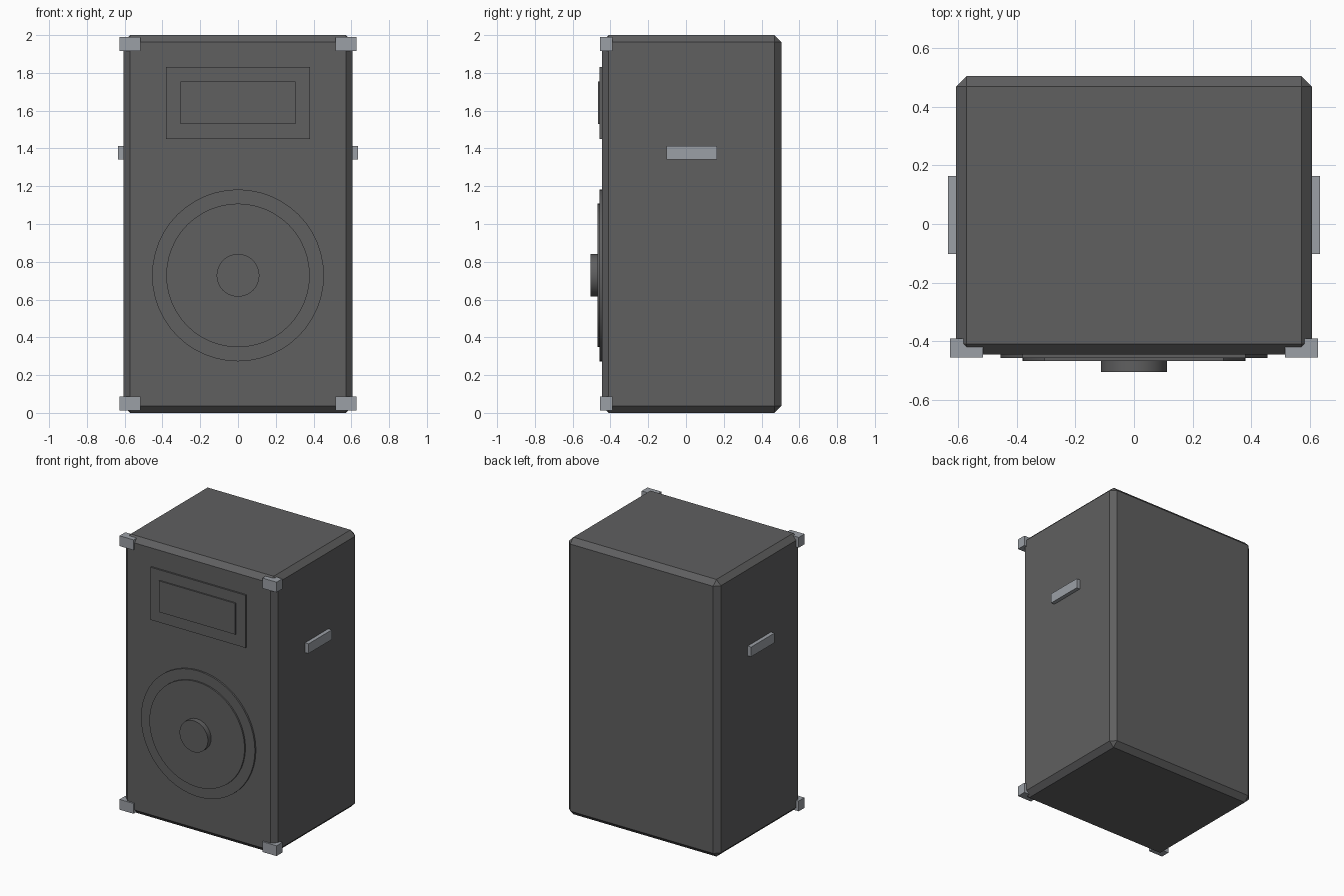
import bpy
import math

cube = bpy.data.objects.get("Cube")
if cube:
    bpy.data.objects.remove(cube, do_unlink=True)


def material(name, color):
    m = bpy.data.materials.new(name)
    m.use_nodes = True
    m.diffuse_color = color
    m.node_tree.nodes["Principled BSDF"].inputs["Base Color"].default_value = color
    return m


charcoal = material("charcoal", (0.115, 0.115, 0.117, 1))
steel = material("steel_grey", (0.33, 0.35, 0.38, 1))


def box(name, mat, x, y, z, chamfer=0):
    """Box spanning the given (min, max) ranges."""
    spans = (x, y, z)
    bpy.ops.mesh.primitive_cube_add(size=1, location=[(a + b) / 2 for a, b in spans])
    ob = bpy.context.object
    ob.name = name
    ob.scale = [b - a for a, b in spans]
    bpy.ops.object.transform_apply(location=False, rotation=False, scale=True)
    ob.data.materials.append(mat)
    if chamfer:
        bevel = ob.modifiers.new("chamfer", "BEVEL")
        bevel.width = chamfer
        bevel.segments = 1
    return ob


def disc(name, radius, front, back):
    """Round part facing the front, at the woofer centre."""
    bpy.ops.mesh.primitive_cylinder_add(
        vertices=48, radius=radius, depth=back - front,
        location=(0, (front + back) / 2, 0.728), rotation=(math.pi / 2, 0, 0))
    ob = bpy.context.object
    ob.name = name
    ob.data.materials.append(charcoal)
    bpy.ops.object.shade_smooth_by_angle()


# Cabinet
box("cabinet", charcoal, (-0.607, 0.607), (-0.445, 0.505), (0, 2), 0.036)

# Horn tweeter
box("horn_frame", charcoal, (-0.38, 0.38), (-0.457, -0.42), (1.45, 1.83))
box("horn_mouth", charcoal, (-0.305, 0.305), (-0.467, -0.42), (1.53, 1.755))

# Woofer
disc("woofer_ring", 0.455, -0.457, -0.42)
disc("woofer_cone", 0.38, -0.468, -0.42)
disc("woofer_cap", 0.113, -0.505, -0.42)

# Handles and corner protectors on both sides
for side, s in (("left", 1), ("right", -1)):
    box(side + "_handle", steel, sorted((s * 0.59, s * 0.635)), (-0.103, 0.163), (1.342, 1.412))
    for level, z in (("bottom", 0.05), ("top", 1.953)):
        box(f"{side}_{level}_corner", steel, sorted((s * 0.515, s * 0.627)),
            (-0.456, -0.39), (z - 0.037, z + 0.037))
